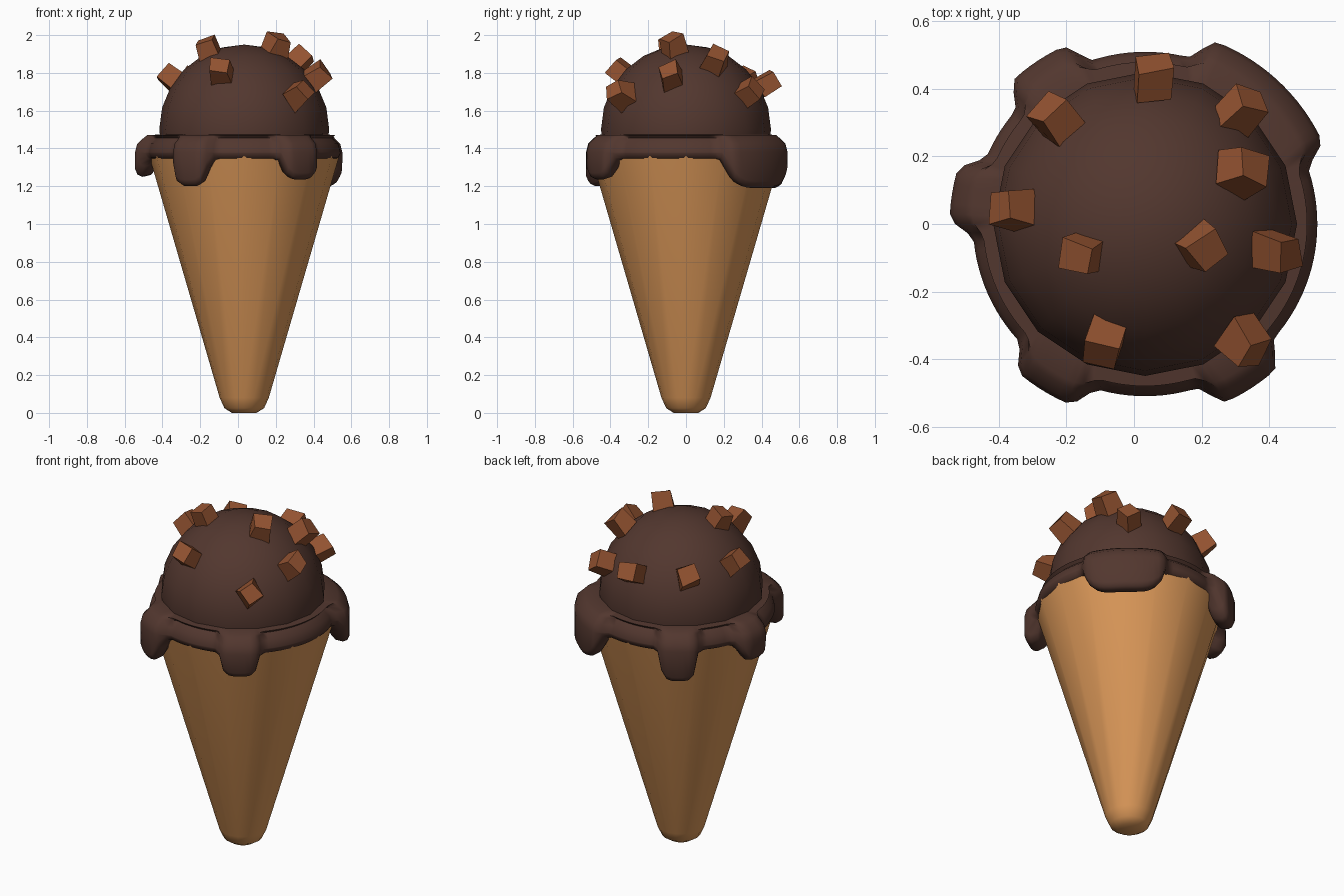
import bpy, bmesh, math, random
from mathutils import Vector, Matrix

if "Cube" in bpy.data.objects:
    bpy.data.objects.remove(bpy.data.objects["Cube"])

random.seed(4)
CX = 0.033                                   # axis of the cone and scoop
SCOOP = Vector((CX, 0, 1.5))


def material(name, rgb):
    m = bpy.data.materials.new(name)
    m.diffuse_color = (*rgb, 1)
    m.use_nodes = True
    m.node_tree.nodes["Principled BSDF"].inputs["Base Color"].default_value = m.diffuse_color
    return m


wafer = material("wafer", (0.70, 0.31, 0.098))
chocolate = material("dark_chocolate", (0.085, 0.038, 0.028))
chunk = material("milk_chocolate", (0.29, 0.085, 0.030))


def finish(name, bm, mat, angle=None):
    bmesh.ops.recalc_face_normals(bm, faces=bm.faces)
    me = bpy.data.meshes.new(name)
    bm.to_mesh(me)
    bm.free()
    me.materials.append(mat)
    ob = bpy.data.objects.new(name, me)
    bpy.context.collection.objects.link(ob)
    if angle:
        bpy.ops.object.select_all(action='DESELECT')
        ob.select_set(True)
        bpy.context.view_layer.objects.active = ob
        bpy.ops.object.shade_smooth_by_angle(angle=math.radians(angle))
    return ob


def ring_surface(profile, n, cap):
    """Sweep profile(angle) -> [(r, z), ...] around the axis."""
    bm = bmesh.new()
    cols = []
    for i in range(n):
        a = 2 * math.pi * i / n
        cols.append([bm.verts.new((CX + r * math.cos(a), r * math.sin(a), z))
                     for r, z in profile(a)])
    for i in range(n):
        p, q = cols[i], cols[(i + 1) % n]
        for j in range(len(p) - 1):
            bm.faces.new((p[j], q[j], q[j + 1], p[j + 1]))
    if cap:
        bm.faces.new([c[0] for c in cols])
        bm.faces.new([c[-1] for c in cols])
    return bm


# Wafer cone with rounded tip
CONE = [(0.065, 0.0), (0.105, 0.025), (0.13, 0.08), (0.503, 1.36)]
finish("cone", ring_surface(lambda a: CONE, 16, True), wafer, 60)

# Scoop
bm = bmesh.new()
bmesh.ops.create_uvsphere(bm, u_segments=16, v_segments=12, radius=0.45,
                          matrix=Matrix.Translation(SCOOP))
finish("scoop", bm, chocolate, 60)

# Melted skirt with drips: (angle, half width, lowest z)
DRIPS = [(238.5, 11, 1.20), (303, 11, 1.235), (47, 24, 1.19),
         (123.5, 11, 1.19), (171, 9.5, 1.25)]


def skirt_profile(a):
    ro, zb = 0.51, 1.34
    for centre, half, low in DRIPS:
        d = abs((math.degrees(a) - centre + 180) % 360 - 180)
        if d < half:
            zb = 1.34 - (1.34 - low) * (1 - (d / half) ** 4) ** 0.6
        s = min(1, max(0, (half + 5 - d) / 8))
        ro = max(ro, 0.51 + 0.069 * s * s * (3 - 2 * s))
    return [(0.43, 1.475), (ro * 0.5 + 0.225, 1.47), (ro - 0.045, 1.455), (ro - 0.012, 1.425),
            (ro, 1.38), (ro, zb + 0.035), (ro - 0.012, zb + 0.01), (ro - 0.035, zb),
            (ro - 0.075, zb + 0.01), (ro - 0.10, zb + 0.04), (0.43, 1.40)]


finish("melted_skirt", ring_surface(skirt_profile, 120, False), chocolate, 60)

# Chocolate chunks: centre x, y, z and spin in degrees
CHUNKS = [(-0.23, 0.31, 1.755, 15), (-0.36, 0.05, 1.78, 10), (-0.155, -0.09, 1.93, 50),
          (-0.09, -0.35, 1.805, 5), (0.20, -0.07, 1.945, 55), (0.42, -0.08, 1.785, 20),
          (0.33, -0.35, 1.685, 30), (0.325, 0.16, 1.865, 50), (0.315, 0.34, 1.70, 40),
          (0.06, 0.43, 1.745, 8)]
for i, (x, y, z, spin) in enumerate(CHUNKS):
    p = Vector((x, y, z))
    turn = (p - SCOOP).to_track_quat('Z', 'Y').to_matrix().to_4x4()
    bm = bmesh.new()
    bmesh.ops.create_cube(bm, size=0.108)
    for v in bm.verts:
        v.co += Vector([random.uniform(-0.011, 0.011) for _ in range(3)])
        if v.co.z > 0:
            v.co.x *= 0.85
            v.co.y *= 0.85
    bm.transform(Matrix.Translation(p) @ turn @ Matrix.Rotation(math.radians(spin), 4, 'Z'))
    finish(f"chocolate_chunk_{i + 1}", bm, chunk)
